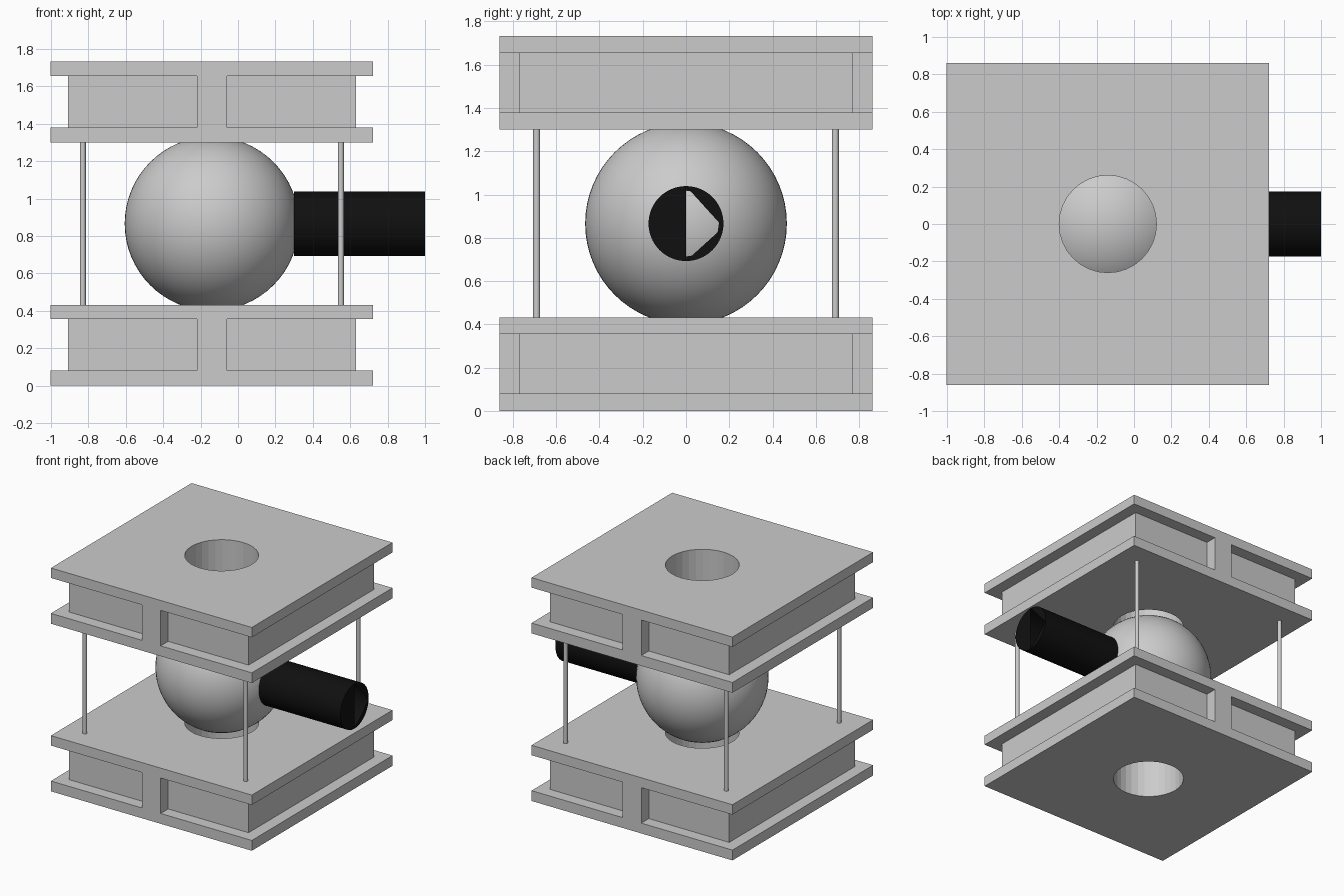
import bpy, bmesh
from math import sin, cos, pi

if "Cube" in bpy.data.objects:
    bpy.data.objects.remove(bpy.data.objects["Cube"])

CX = -0.14          # shared axis of blocks and ball
MID_Z = 0.866       # height of ball centre


def add_object(name, bm):
    bmesh.ops.recalc_face_normals(bm, faces=bm.faces)
    mesh = bpy.data.meshes.new(name)
    bm.to_mesh(mesh)
    bm.free()
    ob = bpy.data.objects.new(name, mesh)
    bpy.context.collection.objects.link(ob)
    return ob


def prism(name, outline, z0, z1):
    bm = bmesh.new()
    face = bm.faces.new([bm.verts.new((x, y, z0)) for x, y in outline])
    ext = bmesh.ops.extrude_face_region(bm, geom=[face])
    top = [v for v in ext["geom"] if isinstance(v, bmesh.types.BMVert)]
    bmesh.ops.translate(bm, verts=top, vec=(0, 0, z1 - z0))
    return add_object(name, bm)


def circle(cx, cy, r, n):
    return [(cx + r * cos(2 * pi * i / n), cy + r * sin(2 * pi * i / n)) for i in range(n)]


def cut(target, cutter):
    cutter.hide_render = True
    mod = target.modifiers.new("cut", "BOOLEAN")
    mod.operation = "DIFFERENCE"
    mod.solver = "EXACT"
    mod.object = cutter
    bpy.context.view_layer.objects.active = target
    bpy.ops.object.modifier_apply(modifier=mod.name)
    bpy.data.objects.remove(cutter)


# Lower block: a slab with recessed sides, front/back ribs and a round bore
H = 0.862
lower = prism("lower_block", [(CX - H, -H), (CX + H, -H), (CX + H, H), (CX - H, H)], 0, 0.432)
for s in (-1, 1):
    groove = [(0.08, -1.2), (1.2, -1.2), (1.2, 1.2), (0.08, 1.2),
              (0.08, 0.77), (0.77, 0.77), (0.77, -0.77), (0.08, -0.77)]
    cut(lower, prism("groove_cutter", [(CX + s * x, y) for x, y in groove], 0.08, 0.355))
cut(lower, prism("bore_cutter", circle(CX, 0, 0.26, 32), -0.2, 0.7))

# Upper block: same shape, raised
upper = lower.copy()
upper.name = "upper_block"
upper.data = lower.data.copy()
upper.location.z = 1.30
bpy.context.collection.objects.link(upper)

# Corner rods
for sx in (-1, 1):
    for sy in (-1, 1):
        rod = prism("corner_rod", circle(CX + sx * 0.69, sy * 0.69, 0.016, 24), 0.432, 1.30)
        rod.data.shade_smooth()
        rod.data.set_sharp_from_angle(angle=0.6)

# Ball held between the bores
bm = bmesh.new()
bmesh.ops.create_uvsphere(bm, u_segments=64, v_segments=32, radius=0.466)
ball = add_object("ball", bm)
ball.location = (CX, 0, MID_Z)
ball.data.shade_smooth()

# Black barrel: closed at the ball, outer cap has a triangular opening
N, R = 64, 0.173
bm = bmesh.new()
rings = [[bm.verts.new((x, R * cos(2 * pi * i / N), MID_Z + R * sin(2 * pi * i / N)))
          for i in range(N)] for x in (0.30, 1.0)]
for i in range(N):
    j = (i + 1) % N
    bm.faces.new((rings[0][i], rings[0][j], rings[1][j], rings[1][i]))
bm.faces.new(rings[0])
top, bottom, apex = N // 4, 3 * N // 4, N - 1
for a, b in ((top, bottom), (bottom, apex), (apex, top + N)):
    bm.faces.new([rings[1][k % N] for k in range(a, b + 1)])
barrel = add_object("barrel", bm)
barrel.data.shade_smooth()
barrel.data.set_sharp_from_angle(angle=0.6)
black = bpy.data.materials.new("black")
black.diffuse_color = (0.005, 0.005, 0.005, 1)
black.use_nodes = True
black.node_tree.nodes["Principled BSDF"].inputs["Base Color"].default_value = black.diffuse_color
barrel.data.materials.append(black)
